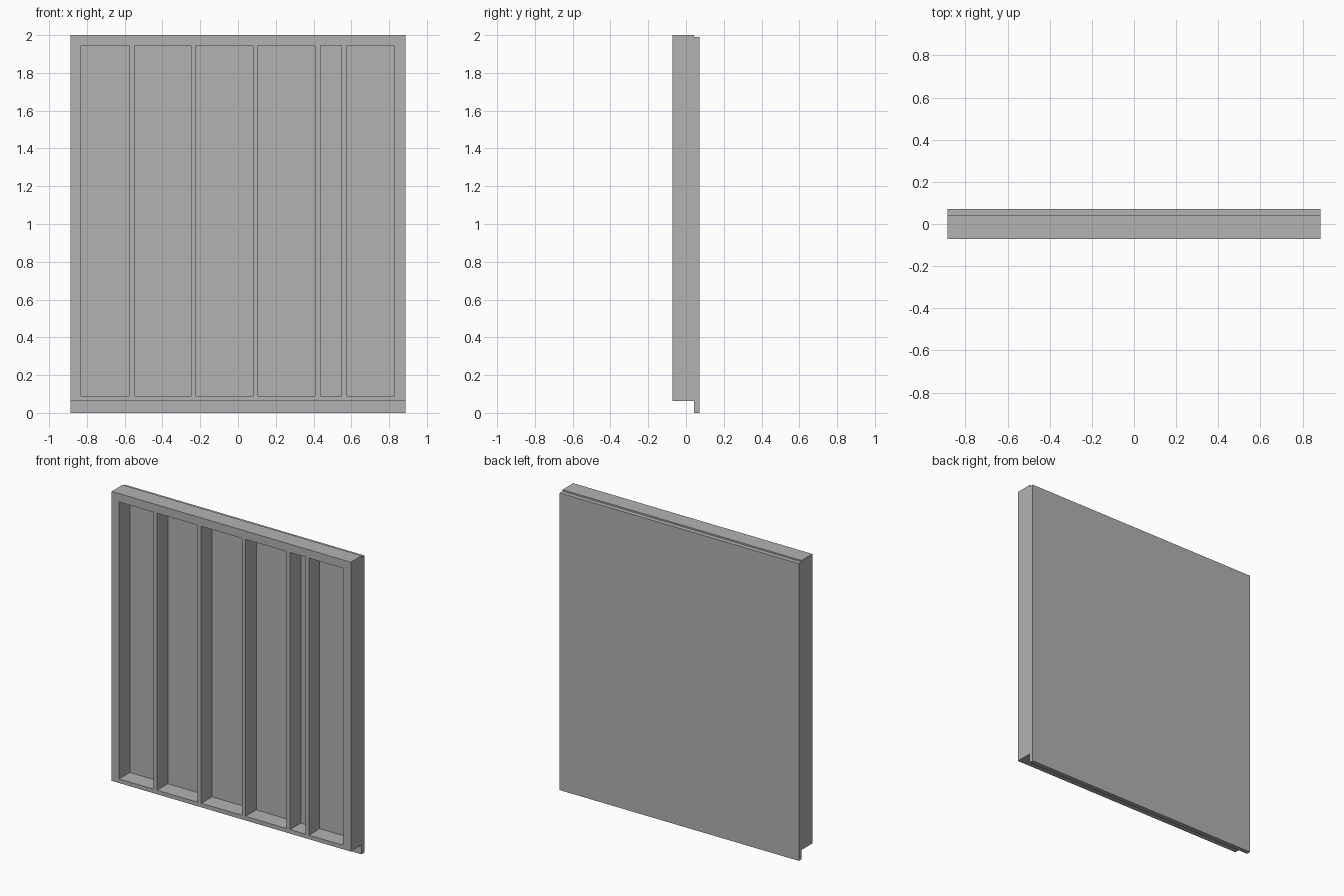
import bpy, bmesh, math

cube = bpy.data.objects.get("Cube")
if cube:
    bpy.data.objects.remove(cube, do_unlink=True)

grey = bpy.data.materials.new("plain grey")
colour = (0.448, 0.448, 0.448, 1)
grey.diffuse_color = colour
grey.use_nodes = True
grey.node_tree.nodes["Principled BSDF"].inputs["Base Color"].default_value = colour

HALF_WIDTH = 0.886
FRONT, SEAM, BACK = -0.072, 0.042, 0.072


def add_object(name, bm):
    bmesh.ops.recalc_face_normals(bm, faces=bm.faces)
    mesh = bpy.data.meshes.new(name)
    bm.to_mesh(mesh)
    bm.free()
    mesh.materials.append(grey)
    obj = bpy.data.objects.new(name, mesh)
    bpy.context.collection.objects.link(obj)
    return obj


def extruded_grid(name, xs, zs, is_open, y0, y1):
    """Rectangular lattice in the xz plane with open cells, given thickness along y."""
    bm = bmesh.new()
    verts = [[bm.verts.new((x, y0, z)) for z in zs] for x in xs]
    for i in range(len(xs) - 1):
        for k in range(len(zs) - 1):
            if not is_open(i, k):
                bm.faces.new((verts[i][k], verts[i + 1][k],
                              verts[i + 1][k + 1], verts[i][k + 1]))
    result = bmesh.ops.extrude_face_region(bm, geom=bm.faces[:], use_keep_orig=True)
    moved = [g for g in result["geom"] if isinstance(g, bmesh.types.BMVert)]
    bmesh.ops.translate(bm, verts=moved, vec=(0, y1 - y0, 0))
    return add_object(name, bm)


# Stud frame: vertical studs between a top and a bottom plate, one narrow bay
bays = [(-0.831, -0.576), (-0.549, -0.248), (-0.222, 0.079),
        (0.106, 0.408), (0.436, 0.549), (0.576, 0.829)]
stud_edges = [-HALF_WIDTH] + [x for bay in bays for x in bay] + [HALF_WIDTH]
plate_edges = [0.062, 0.089, 1.944, 2.0]
extruded_grid("stud_frame", stud_edges, plate_edges,
              lambda i, k: i % 2 == 1 and k == 1, FRONT, SEAM)

# Sheathing board: hangs below the frame and stops just short of its top
extruded_grid("sheathing_board", [-HALF_WIDTH, HALF_WIDTH], [0, 1.99],
              lambda i, k: False, SEAM, BACK)
